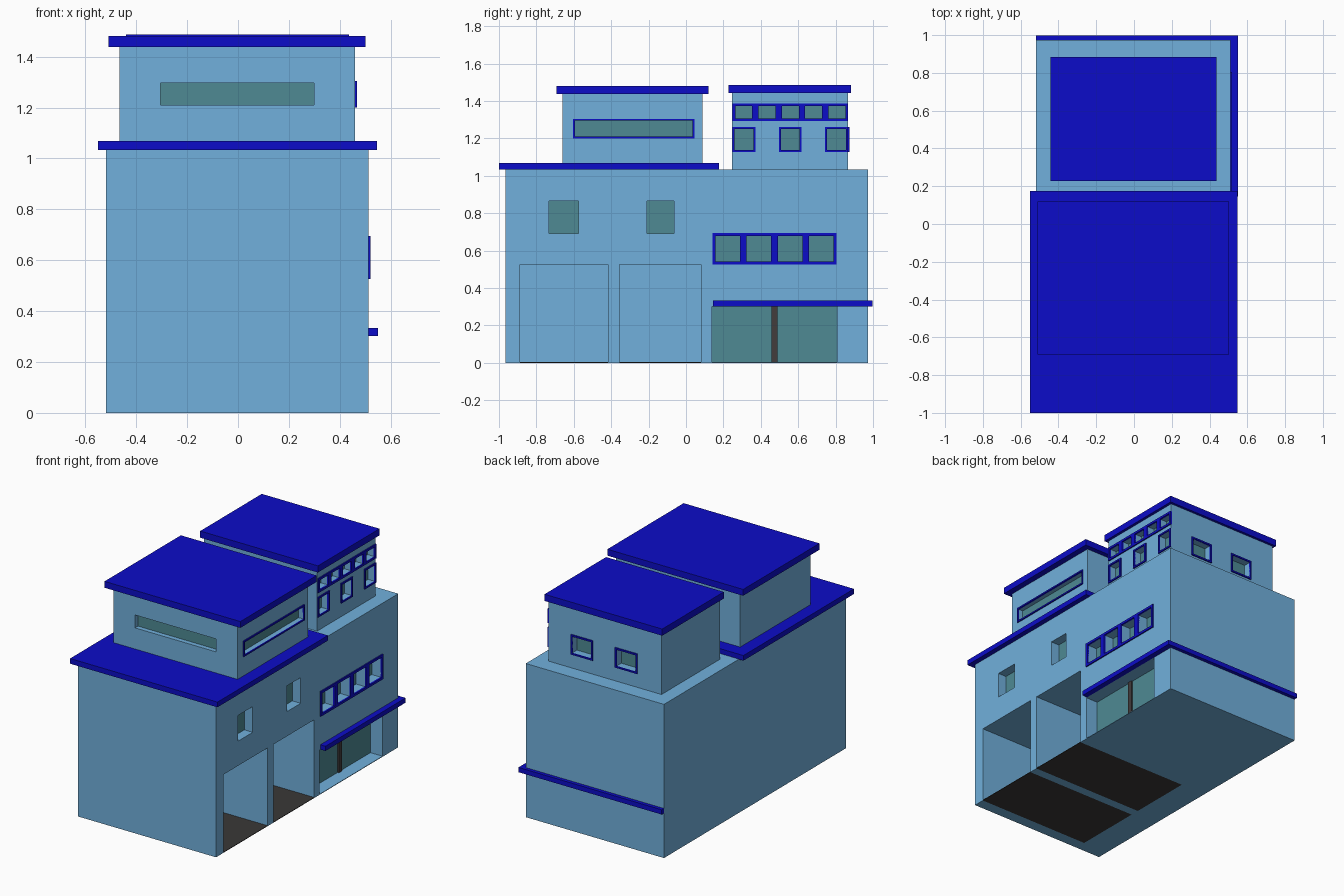
import bpy, bmesh
from mathutils import Vector

if "Cube" in bpy.data.objects:
    bpy.data.objects.remove(bpy.data.objects["Cube"])


def material(name, rgb):
    m = bpy.data.materials.new(name)
    m.diffuse_color = [((c / 255 + 0.055) / 1.055) ** 2.4 for c in rgb] + [1]
    m.use_nodes = True
    m.node_tree.nodes["Principled BSDF"].inputs["Base Color"].default_value = m.diffuse_color
    return m


WALL = material("wall_blue", (113, 176, 220))
TRIM = material("trim_blue", (12, 12, 200))
GLASS = material("glass_green", (78, 138, 148))
POST = material("post_brown", (66, 60, 60))
FLOOR = material("floor_black", (58, 56, 55))


def boxes(name, items, mat=None):
    """One object made of boxes (x0, x1, y0, y1, z0, z1)."""
    bm = bmesh.new()
    for x0, x1, y0, y1, z0, z1 in items:
        vs = bmesh.ops.create_cube(bm, size=1)["verts"]
        bmesh.ops.scale(bm, verts=vs, vec=(x1 - x0, y1 - y0, z1 - z0))
        bmesh.ops.translate(bm, verts=vs, vec=((x0 + x1) / 2, (y0 + y1) / 2, (z0 + z1) / 2))
    me = bpy.data.meshes.new(name)
    bm.to_mesh(me)
    bm.free()
    ob = bpy.data.objects.new(name, me)
    bpy.context.collection.objects.link(ob)
    if mat:
        me.materials.append(mat)
    return ob


def on_wall(wall, rect, d0, d1):
    """Box over rect (u0, u1, z0, z1) of a wall, from depth d0 to d1 (outward positive)."""
    side, w = wall
    u0, u1, z0, z1 = rect
    s = -1 if side == "front" else 1
    a, b = sorted((w + s * d0, w + s * d1))
    return (a, b, u0, u1, z0, z1) if side == "right" else (u0, u1, a, b, z0, z1)


def window_row(name, wall, panes, z0, z1, depth, cuts, border=0):
    """Recessed panes, with an optional raised frame around and between them."""
    rects = [(a, b, z0, z1) for a, b in panes]
    cuts += [on_wall(wall, r, -depth, 0.1) for r in rects]
    boxes(name + "_glass", [on_wall(wall, r, -depth - 0.01, -depth + 0.003) for r in rects], GLASS)
    if border:
        lo, hi = panes[0][0] - border, panes[-1][1] + border
        bars = [(lo, hi, z0 - border, z0), (lo, hi, z1, z1 + border)]
        edges = [lo] + [e for p in panes for e in p] + [hi]
        bars += [(edges[i], edges[i + 1], z0, z1) for i in range(0, len(edges), 2)]
        boxes(name + "_frame", [on_wall(wall, r, -0.004, 0.008) for r in bars], TRIM)


def carve(ob, cuts):
    cutter = boxes("cutter", cuts)
    cutter.hide_render = True
    mod = ob.modifiers.new("openings", "BOOLEAN")
    mod.operation, mod.solver, mod.object = "DIFFERENCE", "EXACT", cutter
    bpy.context.view_layer.objects.active = ob
    bpy.ops.object.modifier_apply(modifier=mod.name)
    bpy.data.objects.remove(cutter)


BAND = (0.302, 0.334)
TOP = 1.035

# Main body: garages, shop recess and upper windows
body = boxes("main_body", [(-0.518, 0.512, -0.965, 0.974, 0, TOP)])
right = ("right", 0.512)
cuts = []
garages = [(-0.888, -0.417), (-0.356, 0.08)]
for a, b in garages:
    cuts.append((-0.33, 0.7, a, b, -0.1, 0.527))
boxes("garage_floor", [(-0.33, 0.512, a, b, 0, 0.004) for a, b in garages], FLOOR)
shop = (0.138, 0.807, 0.004, BAND[0])
cuts.append(on_wall(right, shop, -0.095, 0.2))
boxes("shop_glass", [on_wall(right, shop, -0.1, -0.09)], GLASS)
boxes("shop_post", [on_wall(right, (0.457, 0.489, 0.004, BAND[0]), -0.095, -0.08)], POST)
window_row("small_window", right, [(-0.733, -0.575), (-0.209, -0.064)], 0.693, 0.866, 0.065, cuts)
window_row("four_window", right, [(0.157 + i * 0.167, 0.288 + i * 0.167) for i in range(4)],
           0.543, 0.679, 0.07, cuts, 0.016)
carve(body, cuts)

# Paint the flush band and the roof deck on the body
bm = bmesh.new()
bm.from_mesh(body.data)
bmesh.ops.triangulate(bm, faces=bm.faces[:])
for z in BAND:
    bmesh.ops.bisect_plane(bm, geom=bm.verts[:] + bm.edges[:] + bm.faces[:],
                           plane_co=Vector((0, 0, z)), plane_no=Vector((0, 0, 1)))
for f in bm.faces:
    z = f.calc_center_median().z
    f.material_index = int(BAND[0] + 1e-4 < z < BAND[1] - 1e-4 or z > TOP - 1e-4)
bm.to_mesh(body.data)
bm.free()
body.data.materials.clear()
body.data.materials.append(WALL)
body.data.materials.append(TRIM)

# Projecting canopy around the back right corner, and front roof slab
boxes("canopy", [(0.512, 0.55, 0.145, 0.998, *BAND),
                 (-0.518, 0.512, 0.974, 0.998, *BAND)], TRIM)
boxes("front_roof_slab", [(-0.551, 0.547, -1.0, 0.176, TOP - 0.002, 1.068)], TRIM)

# Front upper storey
front_block = boxes("front_storey", [(-0.465, 0.46, -0.66, 0.087, 1.066, 1.44)], WALL)
cuts = []
window_row("front_long_window", ("front", -0.66), [(-0.305, 0.298)], 1.21, 1.297, 0.035, cuts)
window_row("side_long_window", ("right", 0.46), [(-0.594, 0.035)], 1.21, 1.295, 0.035, cuts, 0.01)
carve(front_block, cuts)
boxes("front_storey_roof", [(-0.51, 0.502, -0.692, 0.12, 1.438, 1.481)], TRIM)

# Back upper storey
back_block = boxes("back_storey", [(-0.424, 0.417, 0.246, 0.866, TOP - 0.001, 1.443)], WALL)
cuts = []
side, back = ("right", 0.417), ("back", 0.866)
window_row("strip_window", side, [(0.264 + i * 0.1245, 0.354 + i * 0.1245) for i in range(5)],
           1.307, 1.373, 0.05, cuts, 0.015)
for i in range(3):
    y = 0.26 + i * 0.2475
    window_row(f"side_window_{i + 1}", side, [(y, y + 0.1)], 1.139, 1.251, 0.05, cuts, 0.011)
for i, x in enumerate((-0.234, 0.096)):
    window_row(f"back_window_{i + 1}", back, [(x, x + 0.143)], 1.139, 1.251, 0.05, cuts, 0.011)
carve(back_block, cuts)
boxes("back_storey_roof", [(-0.441, 0.436, 0.228, 0.883, 1.442, 1.487)], TRIM)
